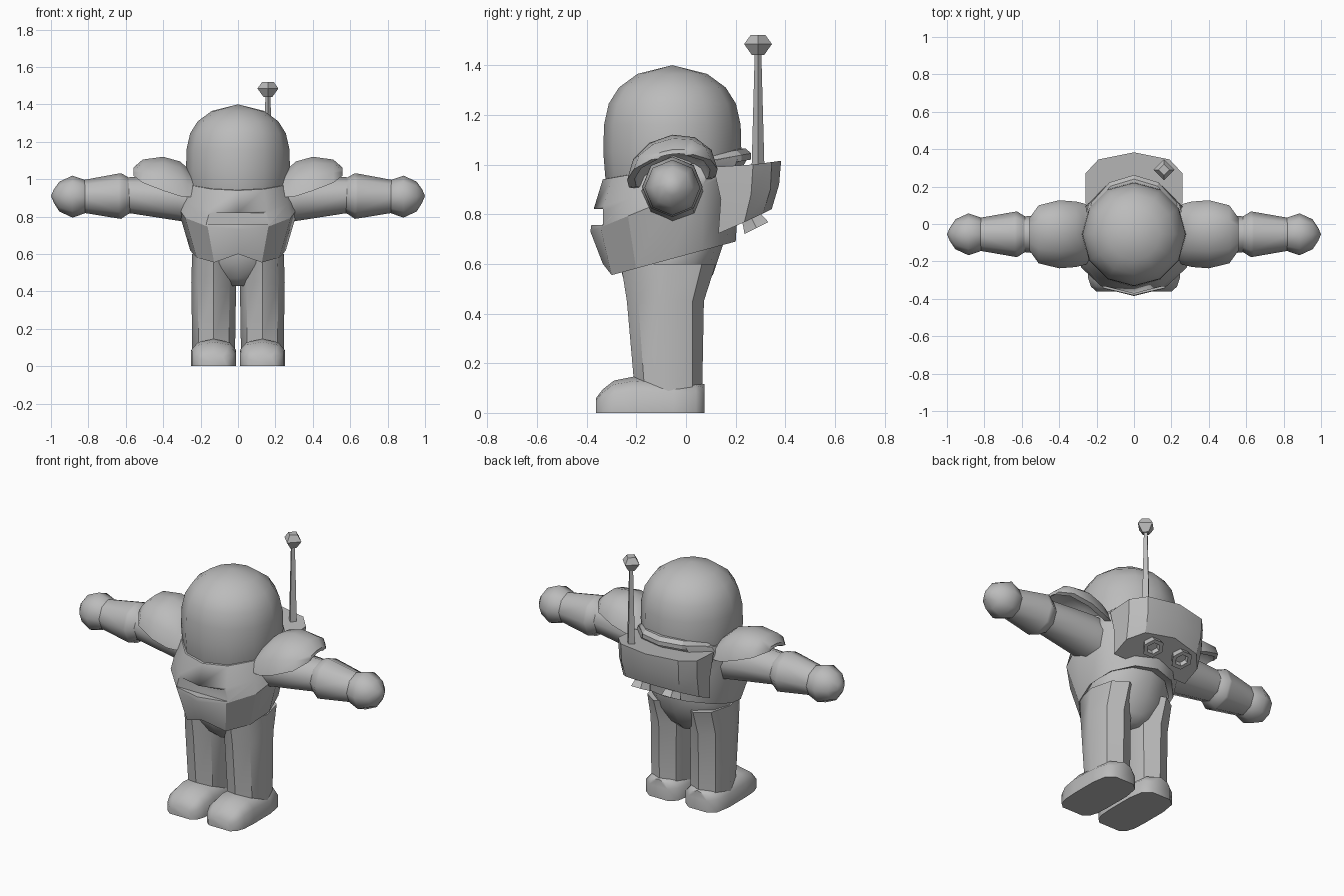
import bpy, bmesh, math
from mathutils import Vector, Matrix

suit = bpy.data.materials.new("suit_grey")
suit.diffuse_color = (0.5, 0.5, 0.5, 1)


def loft(name, rings, angle=35):
    """Skin a closed solid through rings of equal point count."""
    bm = bmesh.new()
    vs = [[bm.verts.new(p) for p in r] for r in rings]
    n = len(vs[0])
    for a, b in zip(vs, vs[1:]):
        for i in range(n):
            j = (i + 1) % n
            bm.faces.new((a[i], a[j], b[j], b[i]))
    bm.faces.new(vs[0])
    bm.faces.new(vs[-1])
    bmesh.ops.remove_doubles(bm, verts=bm.verts, dist=0.0008)
    bmesh.ops.recalc_face_normals(bm, faces=bm.faces)
    me = bpy.data.meshes.new(name)
    bm.to_mesh(me)
    bm.free()
    me.materials.append(suit)
    for p in me.polygons:
        p.use_smooth = True
    me.set_sharp_from_angle(angle=math.radians(angle))
    ob = bpy.data.objects.new(name, me)
    bpy.context.collection.objects.link(ob)
    return ob


def oval(rx, yf, yb, zf, zb, n=12, cx=0.0):
    """Oval ring from y=yf to y=yb, tilted from height zf to zb."""
    out = []
    for i in range(n):
        a = 2 * math.pi * i / n
        t = (1 - math.cos(a)) / 2
        out.append((cx + rx * math.sin(a), yf + (yb - yf) * t, zf + (zb - zf) * t))
    return out


def lathe(name, profile, n, matrix, angle=35):
    """Revolve (radius, height) pairs about local z."""
    return loft(name, [[matrix @ Vector((r * math.cos(2 * math.pi * i / n),
                                         r * math.sin(2 * math.pi * i / n), h))
                        for i in range(n)] for r, h in profile], angle)


# Helmet
lathe("helmet", [(0.25, 0.88), (0.27, 0.95), (0.278, 1.05), (0.275, 1.16),
                 (0.256, 1.245), (0.215, 1.31), (0.14, 1.365), (0.0001, 1.40)],
      12, Matrix.Translation((0, -0.055, 0)), 40)

# Torso, with the front of the lower rim notched upward
rim = oval(0.255, -0.335, 0.20, 0.545, 0.69)
rim[0] = (0, -0.335, 0.60)
torso = loft("torso", [
    oval(0.22, -0.285, 0.15, 0.60, 0.70),
    rim,
    oval(0.325, -0.385, 0.22, 0.73, 0.98),
    oval(0.31, -0.372, 0.24, 0.82, 1.01),
    oval(0.28, -0.335, 0.25, 0.94, 1.04),
    oval(0.22, -0.29, 0.20, 0.95, 1.05)], 30)

# Chest slot cut into the torso
cutter = loft("slot_cutter", [[(x, y, z) for x, z in
              ((-0.17, 0.757), (0.17, 0.757), (0.17, 0.82), (-0.17, 0.82))]
              for y in (-0.5, -0.335)])
cut = torso.modifiers.new("slot", "BOOLEAN")
cut.operation = "DIFFERENCE"
cut.solver = "EXACT"
cut.object = cutter
cutter.hide_render = True
cutter.hide_viewport = True

# Neck collar
loft("collar", [oval(0.26, -0.325, 0.262, 0.92, 1.02),
                oval(0.262, -0.325, 0.262, 0.94, 1.045),
                oval(0.25, -0.32, 0.24, 0.955, 1.065),
                oval(0.2, -0.28, 0.18, 0.955, 1.065)], 25)

# Hips
loft("hips", [oval(0.06, -0.16, 0.02, 0.43, 0.43),
              oval(0.15, -0.21, 0.06, 0.47, 0.47),
              oval(0.235, -0.255, 0.11, 0.55, 0.56),
              oval(0.24, -0.275, 0.15, 0.63, 0.68),
              oval(0.22, -0.27, 0.15, 0.68, 0.74)], 50)

for side, s in (("left", 1), ("right", -1)):
    # Leg
    c = 0.13 * s
    loft(side + "_leg", [oval(0.115, -0.205, 0.065, 0.05, 0.05, 8, c),
                         oval(0.115, -0.21, 0.066, 0.13, 0.13, 8, c),
                         oval(0.12, -0.238, 0.072, 0.45, 0.45, 8, c),
                         oval(0.115, -0.262, 0.12, 0.60, 0.60, 8, c)], 44)

    # Boot
    stations = [(-0.362, 0.07, 0.06), (-0.335, 0.10, 0.095), (-0.29, 0.115, 0.13),
                (-0.21, 0.12, 0.146), (-0.05, 0.12, 0.135), (0.04, 0.105, 0.125),
                (0.075, 0.06, 0.115)]
    outline = [(-1, 0), (-1, .6), (-.7, .88), (0, 1), (.7, .88), (1, .6), (1, 0)]
    loft(side + "_boot", [[(c + w * u, y, h * v) for u, v in outline]
                          for y, w, h in stations], 50)

    # Arm: upper sleeve, cuff, forearm (x, radius, centre height)
    def across(data, n=8):
        return [[(s * x, -0.055 + r * math.sin(2 * math.pi * i / n),
                  z + r * math.cos(2 * math.pi * i / n)) for i in range(n)]
                for x, r, z in data]
    loft(side + "_upper_arm", across([(0.25, 0.125, 0.89), (0.32, 0.122, 0.90),
                                      (0.59, 0.095, 0.915)]), 46)
    loft(side + "_forearm", across([(0.57, 0.09, 0.912), (0.59, 0.10, 0.912),
                                    (0.625, 0.122, 0.91), (0.64, 0.12, 0.91),
                                    (0.83, 0.087, 0.908)]), 46)

    # Hand
    loft(side + "_hand", across([(0.79, 0.07, 0.907), (0.82, 0.09, 0.907),
                                 (0.885, 0.112, 0.907), (0.955, 0.08, 0.907),
                                 (0.985, 0.035, 0.91), (1.0, 0.0001, 0.91)]), 60)

    # Shoulder pad: arched shell (x, half width, rim height, crown height)
    rings = []
    for x, w, zb, zt in ((0.20, 0.14, 0.92, 0.99), (0.27, 0.165, 0.925, 1.06),
                         (0.31, 0.175, 0.93, 1.095), (0.40, 0.182, 0.96, 1.12),
                         (0.51, 0.155, 1.0, 1.105), (0.56, 0.085, 1.03, 1.06)):
        arc = []
        for k, inset in ((1, 0), (-1, 0.03)):
            for i in range(7)[::k]:
                a = math.pi * i / 6
                y = (w - inset) * math.cos(a)
                z = zb + max(zt - zb - inset, 0.012) * math.sin(a)
                arc.append((s * x, -0.055 - y, z - 0.12 * y))
        rings.append(arc)
    loft(side + "_shoulder_pad", rings, 45)

    # Thruster nozzle under the backpack
    aim = Vector((0, 0.45, -0.9)).to_track_quat("Z", "Y").to_matrix().to_4x4()
    lathe(side + "_nozzle", [(0.045, -0.04), (0.05, 0.0), (0.062, 0.035),
                             (0.038, 0.035), (0.032, 0.012)], 6,
          Matrix.Translation((0.10 * s, 0.268, 0.776)) @ aim, 30)

# Backpack: curved slab, tapered towards its sloping base
lower = [(0.25, 0.13, 0.722), (0.25, 0.235, 0.768), (0.18, 0.31, 0.803), (0, 0.345, 0.82)]
middle = [(0.258, 0.14, 0.86), (0.258, 0.262, 0.88), (0.188, 0.34, 0.90), (0, 0.375, 0.92)]
upper = [(0.26, 0.11, 0.99), (0.26, 0.27, 1.0), (0.19, 0.345, 1.01), (0, 0.383, 1.015)]
loft("backpack", [half + [(-x, y, z) for x, y, z in half[-2::-1]]
                  for half in (lower, middle, upper)], 25)

# Antenna and its tip
at = Matrix.Translation((0.16, 0.29, 0))
lathe("antenna_rod", [(0.026, 0.98), (0.013, 1.46)], 4, at, 30)
lathe("antenna_tip", [(0.024, 1.44), (0.056, 1.485), (0.03, 1.521)], 4, at, 30)
